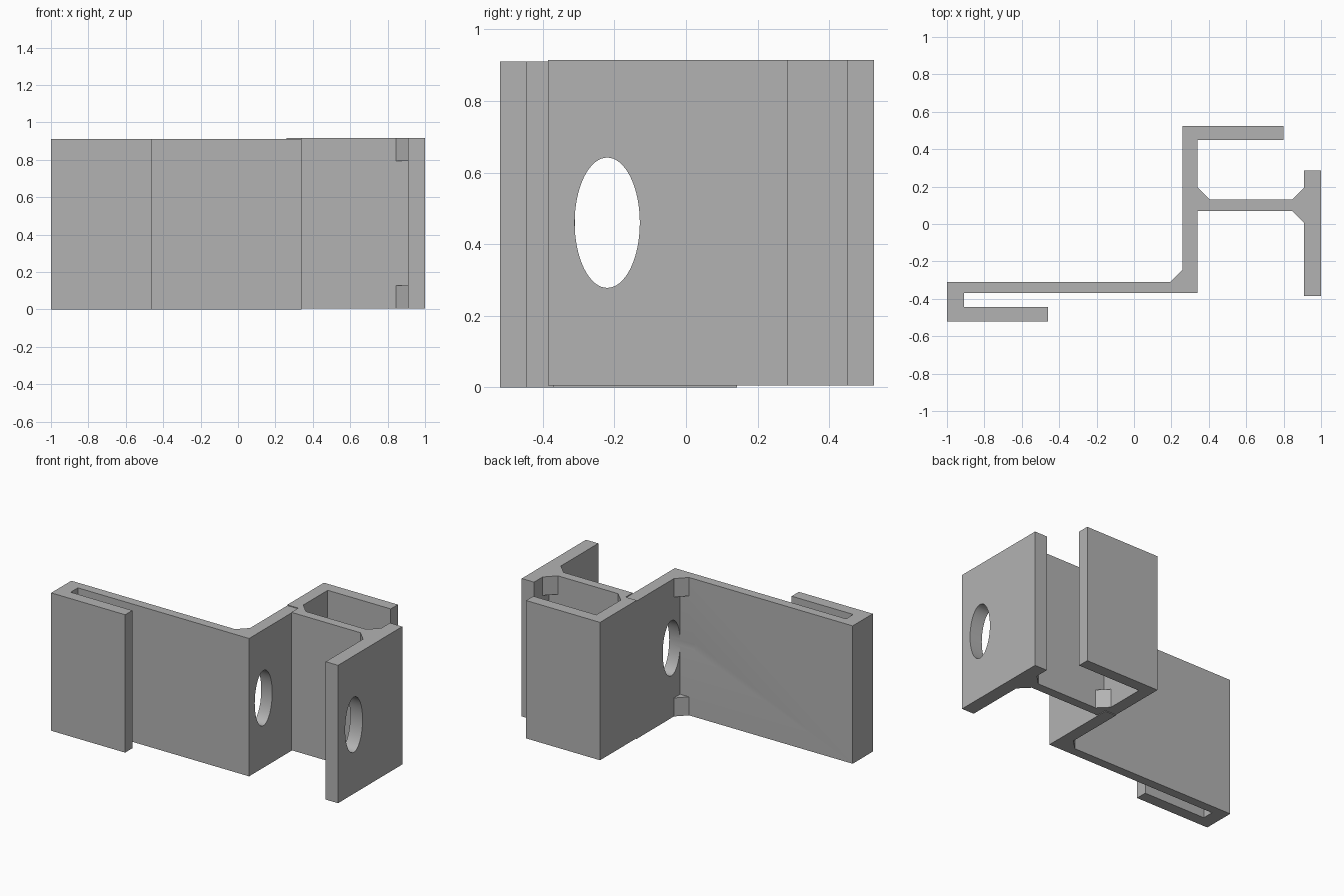
import bpy, bmesh, math

if "Cube" in bpy.data.objects:
    bpy.data.objects.remove(bpy.data.objects["Cube"])

metal = bpy.data.materials.new("grey metal")
metal.diffuse_color = (0.45, 0.45, 0.45, 1)
metal.use_nodes = True
metal.node_tree.nodes["Principled BSDF"].inputs["Base Color"].default_value = metal.diffuse_color


def extrude(name, outline, z0, z1):
    """Extrude a plan outline vertically from z0 to z1."""
    bm = bmesh.new()
    face = bm.faces.new([bm.verts.new((x, y, z0)) for x, y in outline])
    geom = bmesh.ops.extrude_face_region(bm, geom=[face])["geom"]
    top = [v for v in geom if isinstance(v, bmesh.types.BMVert)]
    bmesh.ops.translate(bm, verts=top, vec=(0, 0, z1 - z0))
    bmesh.ops.recalc_face_normals(bm, faces=bm.faces)
    mesh = bpy.data.meshes.new(name)
    bm.to_mesh(mesh)
    bm.free()
    mesh.materials.append(metal)
    obj = bpy.data.objects.new(name, mesh)
    bpy.context.collection.objects.link(obj)
    return obj


def cut_hole(obj, x):
    """Cut the oval hole running along x through a plate."""
    bpy.ops.mesh.primitive_cylinder_add(vertices=64, radius=1, depth=0.3,
                                        location=(x, -0.22, 0.46),
                                        rotation=(0, math.pi / 2, 0))
    cutter = bpy.context.object
    cutter.name = "hole_cutter"
    cutter.scale = (0.182, 0.091, 1)
    cutter.hide_render = True
    cutter.data.materials.append(metal)
    mod = obj.modifiers.new("hole", 'BOOLEAN')
    mod.object = cutter
    mod.operation = 'DIFFERENCE'
    mod.solver = 'EXACT'
    bpy.ops.object.select_all(action='DESELECT')
    bpy.context.view_layer.objects.active = obj
    obj.select_set(True)
    bpy.ops.object.modifier_apply(modifier=mod.name)
    bpy.ops.object.shade_smooth_by_angle(angle=math.radians(30))
    bpy.data.objects.remove(cutter, do_unlink=True)


# Height ranges of the two interlocking sections
ARM = (0.0, 0.91)
RAIL = (0.005, 0.915)

# Long arm with folded front lip and upright web
arm = extrude("hooked_arm", [
    (-1, -0.52), (-0.46, -0.52), (-0.46, -0.445), (-0.91, -0.445),
    (-0.91, -0.37), (0.34, -0.37), (0.34, 0.143), (0.26, 0.143),
    (0.26, -0.31), (-1, -0.31)], *ARM)
cut_hole(arm, 0.3)

# Rear hook continuing the web
extrude("rear_hook", [
    (0.26, 0.143), (0.34, 0.143), (0.34, 0.45), (0.8, 0.45),
    (0.8, 0.525), (0.26, 0.525)], *RAIL)

# Cross plate with end flange
flange = extrude("flange_plate", [
    (0.34, 0.07), (0.91, 0.07), (0.91, -0.385), (1, -0.385),
    (1, 0.285), (0.91, 0.285), (0.91, 0.13), (0.34, 0.13)], *RAIL)
cut_hole(flange, 0.955)

# Corner gussets at the top and bottom of each inner corner
for name, x, y, dx, dy, (low, high) in (
        ("arm_gusset", 0.26, -0.31, -1, 1, ARM),
        ("web_gusset", 0.34, 0.13, 1, 1, RAIL),
        ("flange_rear_gusset", 0.91, 0.13, -1, 1, RAIL),
        ("flange_front_gusset", 0.91, 0.07, -1, -1, RAIL)):
    corner = [(x, y), (x + dx * 0.065, y), (x, y + dy * 0.065)]
    extrude(name + "_bottom", corner, low, low + 0.122)
    extrude(name + "_top", corner, high - 0.122, high)
